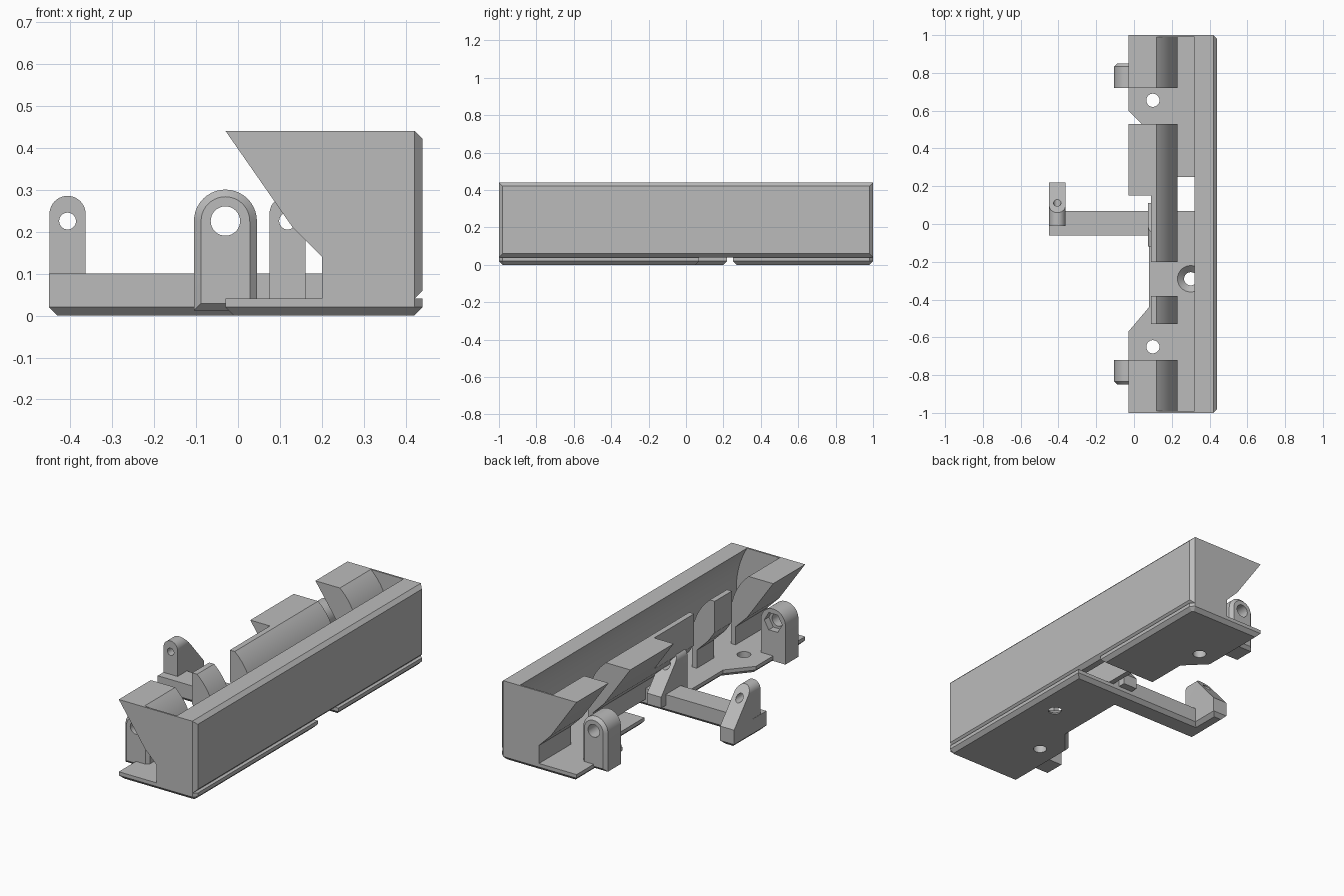
import bpy, bmesh, math
from mathutils import Vector

old = bpy.data.objects.get("Cube")
if old:
    bpy.data.objects.remove(old, do_unlink=True)

grey = bpy.data.materials.new("matte grey")
grey.use_nodes = True
grey.diffuse_color = (0.5, 0.5, 0.5, 1)
grey.node_tree.nodes["Principled BSDF"].inputs["Base Color"].default_value = grey.diffuse_color


def arc(cx, cz, r, start, end, steps=20):
    """Points on a circle, angles in radians."""
    angles = [start + (end - start) * i / steps for i in range(steps + 1)]
    return [(cx + r * math.cos(a), cz + r * math.sin(a)) for a in angles]


def prism(name, pts, axis, lo, hi, bevel=0, rule=None):
    """Extrude a flat outline along an axis, then chamfer edges picked by a rule."""
    place = {"x": lambda a, b, t: (t, a, b),
             "y": lambda a, b, t: (a, t, b),
             "z": lambda a, b, t: (a, b, t)}[axis]
    bm = bmesh.new()
    face = bm.faces.new([bm.verts.new(place(a, b, lo)) for a, b in pts])
    grown = bmesh.ops.extrude_face_region(bm, geom=[face])["geom"]
    move = Vector(place(0, 0, hi - lo))
    bmesh.ops.translate(bm, vec=move, verts=[v for v in grown if isinstance(v, bmesh.types.BMVert)])
    bmesh.ops.recalc_face_normals(bm, faces=bm.faces)
    if bevel:
        edges = [e for e in bm.edges if all(rule(v.co) for v in e.verts)]
        bmesh.ops.bevel(bm, geom=edges, offset=bevel, segments=1, affect="EDGES")
    mesh = bpy.data.meshes.new(name)
    bm.to_mesh(mesh)
    bm.free()
    mesh.materials.append(grey)
    ob = bpy.data.objects.new(name, mesh)
    bpy.context.collection.objects.link(ob)
    return ob


def combine(ob, tool, operation="DIFFERENCE"):
    """Apply a boolean and throw the tool away."""
    mod = ob.modifiers.new("cut", "BOOLEAN")
    mod.operation, mod.object, mod.solver = operation, tool, "EXACT"
    bpy.context.view_layer.objects.active = ob
    bpy.ops.object.modifier_apply(modifier=mod.name)
    bpy.data.objects.remove(tool, do_unlink=True)


def drill(ob, a, b, r, axis, lo, hi, sides=32):
    combine(ob, prism("drill", arc(a, b, r, 0, math.tau, sides)[:-1], axis, lo, hi))


def at_bottom(co):
    return co.z < 0.001


TOP, FLOOR, BACK = 0.44, 0.04, 0.44
CX, CZ = -0.087, 0.2          # centre of the curved slot
R_IN, R_OUT = 0.317, 0.472
A_IN = math.asin((TOP - CZ) / R_IN)
A_OUT = math.asin((TOP - CZ) / R_OUT)

# Base plate in two pieces with a gap between them
front_outline = [(-0.03, -1), (0.42, -1), (BACK, -0.98), (BACK, 0.07),
                 (0.08, 0.07), (0.08, -0.44), (-0.03, -0.57)]
rear_outline = [(0.08, 0.25), (BACK, 0.25), (BACK, 0.98), (0.42, 1),
                (-0.03, 1), (-0.03, 0.6), (0.08, 0.49)]
front_plate = prism("front_base_plate", front_outline, "z", 0, FLOOR, 0.02, at_bottom)
rear_plate = prism("rear_base_plate", rear_outline, "z", 0, FLOOR, 0.02, at_bottom)
drill(front_plate, 0.1, -0.65, 0.035, "z", -0.1, 0.1)
drill(rear_plate, 0.1, 0.655, 0.035, "z", -0.1, 0.1)
drill(front_plate, 0.3, -0.29, 0.035, "z", -0.1, 0.1)

# Countersink of the screw hole
bpy.ops.mesh.primitive_cone_add(vertices=32, radius1=0.03, radius2=0.072, depth=0.04,
                                location=(0.3, -0.29, 0.022))
combine(front_plate, bpy.context.object)

# Long wall with a hollow curved inner side
wall = [(BACK, FLOOR), (BACK, TOP)] + arc(CX, CZ, R_OUT, A_OUT, 0) + [(CX + R_OUT, FLOOR)]
prism("long_wall", wall, "y", -1, 1, 0.02, lambda co: co.x > BACK - 0.001 and abs(co.y) > 0.99)

# Thin end walls
end_profile = [(-0.03, TOP), (0.13, 0.21), (0.2, 0.14), (0.2, FLOOR), (0.42, FLOOR), (0.42, TOP)]
for side, label in ((-1, "front"), (1, "rear")):
    lo, hi = sorted((side, side * 0.99))
    prism(label + "_end_wall", end_profile, "y", lo, hi)

# Ribs with a rounded side facing the wall
curve = arc(CX, CZ, R_IN, A_IN, 0) + [(CX + R_IN, FLOOR), (0.2, FLOOR), (0.2, 0.14), (0.13, 0.21)]
wide_rib = curve + [(-0.03, TOP)]
narrow_rib = curve + [(0.09, 0.268), (0.09, TOP)]
for name, profile, lo, hi in (("front_end_rib", wide_rib, -0.99, -0.72),
                              ("rear_end_rib", wide_rib, 0.72, 0.99),
                              ("middle_wide_rib", wide_rib, 0.15, 0.53),
                              ("middle_narrow_rib", narrow_rib, -0.2, 0.15),
                              ("fin_rib", narrow_rib, -0.53, -0.38)):
    prism(name, profile, "y", lo, hi)

# Side arm
prism("side_arm", [(-0.45, -0.06), (0.2, -0.06), (0.2, 0.07), (-0.45, 0.07)],
      "z", 0, 0.1, 0.02, at_bottom)


# Sloped lugs with a pin hole
def lug(name, x, y, bottom):
    half, top = 0.043, 0.285
    slope = [(y, bottom), (y + 0.23, bottom), (y + 0.23, 0.1), (y + 0.07, top), (y, top)]
    chamfer = 0 if bottom else 0.02
    ob = prism(name, slope, "x", x - half, x + half, chamfer, at_bottom)
    arch = arc(x, top - half, half, 0, math.pi) + [(x - half, -0.1), (x + half, -0.1)]
    combine(ob, prism("arch", arch, "y", y - 0.1, y + 0.4), "INTERSECT")
    drill(ob, x, 0.225, 0.02, "y", y - 0.1, y + 0.4)


lug("arm_lug", -0.406, -0.01, 0)
lug("inner_lug", 0.118, -0.12, FLOOR)

# Arched hinge brackets with a nut recess on the inner face
bracket = arc(-0.03, 0.225, 0.075, 0, math.pi) + [(-0.105, 0.012), (0.045, 0.012)]
for side, label in ((-1, "front"), (1, "rear")):
    lo, hi = sorted((side * 0.72, side * 0.85))
    ob = prism(label + "_hinge_bracket", bracket, "y", lo, hi, 0.017,
               lambda co: abs(co.y) > 0.849)
    drill(ob, -0.03, 0.225, 0.035, "y", lo - 0.1, hi + 0.1)
    lo, hi = sorted((side * 0.7, side * 0.76))
    drill(ob, -0.03, 0.225, 0.055, "y", lo, hi, 6)

# Smooth curves, keep edges sharp
bpy.ops.object.select_all(action="DESELECT")
for ob in bpy.context.collection.objects:
    if ob.type == "MESH" and grey.name in ob.data.materials:
        ob.select_set(True)
        bpy.context.view_layer.objects.active = ob
bpy.ops.object.shade_smooth_by_angle(angle=math.radians(25))
